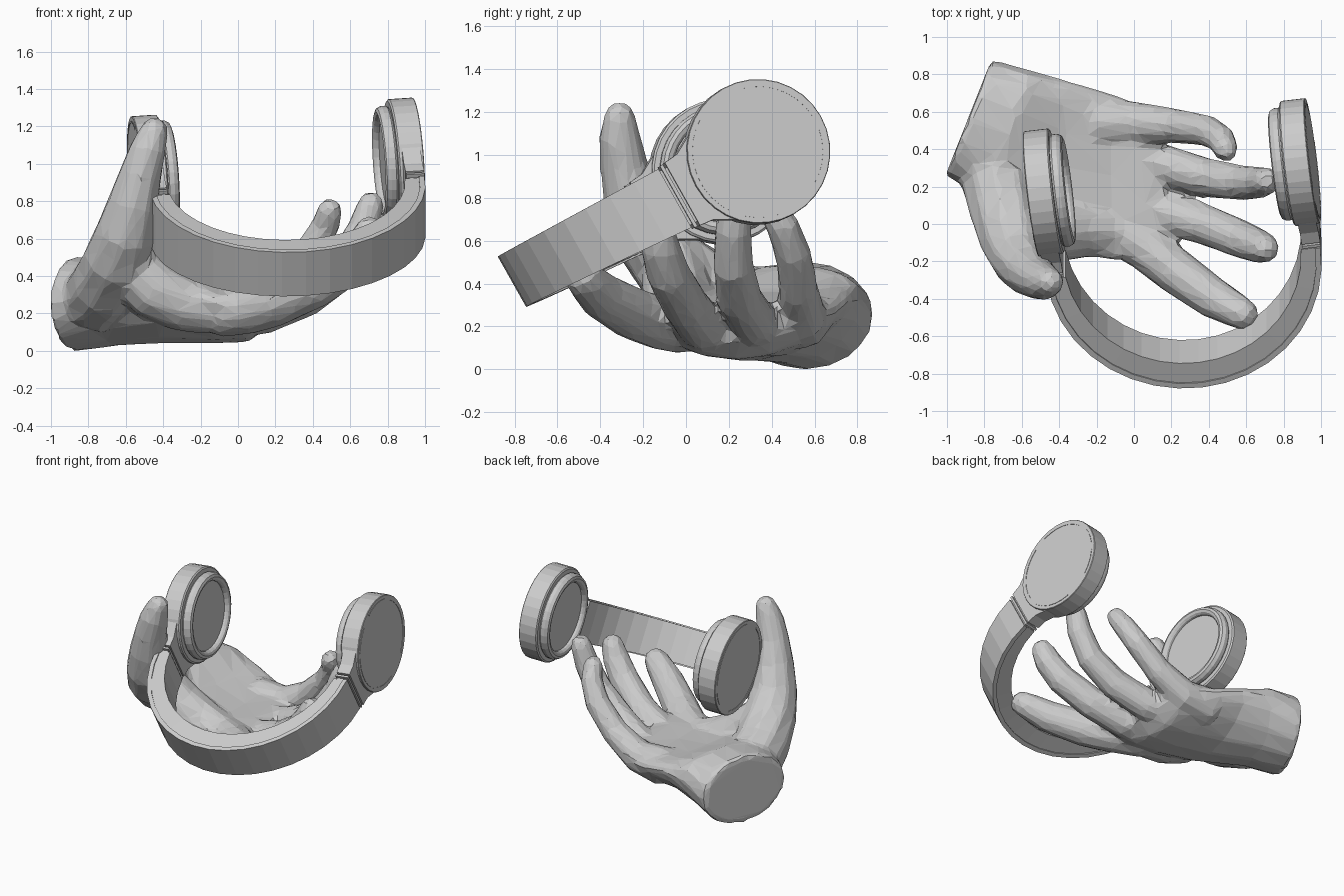
import bpy, bmesh
from math import sin, cos, pi
from mathutils import Vector, Matrix

cube = bpy.data.objects.get("Cube")
if cube:
    bpy.data.objects.remove(cube)

grey = bpy.data.materials.new("light_grey")
grey.use_nodes = True
grey.diffuse_color = (0.6, 0.6, 0.6, 1)
grey.node_tree.nodes["Principled BSDF"].inputs["Base Color"].default_value = (0.6, 0.6, 0.6, 1)

# Headphone frame: across the ears, towards the cups, across the band width
X, U, N = Vector((0.99, 0.117, 0.066)), Vector((-0.134, 0.862, 0.486)), Vector((0, -0.49, 0.87))
FRAME = Matrix((X, U, N)).transposed().to_4x4()
FRAME.translation = (0.203, 0.25, 0.968)


def loft(bm, rings):
    """Skin a row of equal point rings and cap both ends."""
    rows = [[bm.verts.new(p) for p in ring] for ring in rings]
    n = len(rows[0])
    for r, s in zip(rows, rows[1:]):
        for i in range(n):
            j = (i + 1) % n
            bm.faces.new((r[i], r[j], s[j], s[i]))
    bm.faces.new(rows[0][::-1])
    bm.faces.new(rows[-1])


def finish(name, bm, matrix=None):
    bmesh.ops.remove_doubles(bm, verts=bm.verts, dist=0.0001)
    bmesh.ops.recalc_face_normals(bm, faces=bm.faces)
    mesh = bpy.data.meshes.new(name)
    bm.to_mesh(mesh)
    bm.free()
    mesh.materials.append(grey)
    ob = bpy.data.objects.new(name, mesh)
    bpy.context.collection.objects.link(ob)
    if matrix:
        ob.matrix_world = matrix
    return ob


# Ear cups: lathed shell, then a padded cushion ring
SHELL = [(0.001, 0.76), (0.335, 0.76), (0.338, 0.756), (0.338, 0.63), (0.328, 0.622), (0.001, 0.622)]
CUSHION = [(0.29, 0.63), (0.304, 0.612), (0.304, 0.585), (0.292, 0.563), (0.274, 0.556),
           (0.256, 0.562), (0.246, 0.575), (0.244, 0.59), (0.001, 0.59)]


def lathe(name, profile, side, steps=32):
    bm = bmesh.new()
    loft(bm, [[(side * a, r * cos(2 * pi * k / steps), r * sin(2 * pi * k / steps))
               for k in range(steps)] for r, a in profile])
    finish(name, bm, FRAME)


def block(name, side, sections, a0, a1):
    """Tapered block along the arm; sections are (position, half width)."""
    bm = bmesh.new()
    loft(bm, [[(side * a0, b, -w), (side * a1, b, -w), (side * a1, b, w), (side * a0, b, w)]
              for b, w in sections])
    finish(name, bm, FRAME)


def trim_arc(name, side, start, sweep, steps=14):
    """Thin curved trim line lying on the outer face of a cup."""
    bm = bmesh.new()
    loft(bm, [[(side * a, r * cos(t), r * sin(t))
               for a, r in ((0.757, 0.303), (0.763, 0.303), (0.763, 0.312), (0.757, 0.312))]
              for t in (start + sweep * k / steps for k in range(steps + 1))])
    finish(name, bm, FRAME)


for word, side in (("left", 1), ("right", -1)):
    lathe(word + "_cup_shell", SHELL, side)
    lathe(word + "_cup_cushion", CUSHION, side)
    block(word + "_cup_neck", side, [(-0.24, 0.23), (-0.34, 0.175), (-0.41, 0.168)], 0.645, 0.745)
    block(word + "_hinge_pin", side, [(-0.4, 0.145), (-0.46, 0.145)], 0.655, 0.73)
    block(word + "_hinge_plate", side, [(-0.422, 0.165), (-0.438, 0.165)], 0.645, 0.743)
    trim_arc(word + "_upper_trim", side, -0.35 * pi, 0.85 * pi)
    trim_arc(word + "_lower_trim", side, 0.6 * pi, 0.85 * pi)


# Headband: outer shell and slightly narrower inner pad, thickest at the crown
def band(name, outer, inner, crown, trim, steps=18):
    bm = bmesh.new()
    rings = []
    for i in range(steps + 1):
        t = pi * i / steps
        w = 0.157 - 0.022 * sin(t) - trim
        lift = 0.035 * sin(t)
        deep = inner + crown * sin(t)
        rings.append([((0.74 - d) * cos(t), -0.45 - (0.757 - d) * sin(t), s + lift)
                      for d, s in ((outer, -w), (outer, w), (deep, w), (deep, -w))])
    loft(bm, rings)
    finish(name, bm, FRAME)


band("headband_shell", 0, 0.03, 0, 0)
band("headband_pad", 0.025, 0.105, 0.045, 0.008)

# Hand: palm sections and finger tubes fused into one faceted skin
hand = bmesh.new()
PALM = [  # centre, half width, half height, sideways direction, cupping
    ((-0.885, 0.57, 0.25), 0.335, 0.255, (0.37, 0.93, 0), 0),
    ((-0.66, 0.47, 0.255), 0.37, 0.23, (0.3, 0.95, 0), 0.07),
    ((-0.4, 0.32, 0.2), 0.45, 0.16, (0.1, 1, 0), 0.12),
    ((-0.12, 0.25, 0.175), 0.45, 0.135, (0, 1, 0), 0.09),
    ((0.05, 0.23, 0.18), 0.41, 0.135, (-0.07, 1, 0), 0.07),
    ((0.16, 0.23, 0.21), 0.35, 0.09, (-0.07, 1, 0), 0.06)]
rings = []
for c, w, h, d, cup in PALM:
    side = Vector(d).normalized()
    rings.append([Vector(c) + side * w * cos(t) + Vector((0, 0, h * sin(t) + cup * cos(t) ** 2))
                  for t in (2 * pi * k / 16 for k in range(16))])
loft(hand, rings)


def finger(points, radii, sides=10):
    pts = [Vector(p) for p in points]
    end = (pts[-1] - pts[-2]).normalized()
    r = radii[-1]
    pts += [pts[-1] + end * r * 0.6, pts[-1] + end * r * 0.95]
    rows = []
    for i, (p, rad) in enumerate(zip(pts, list(radii) + [r * 0.8, r * 0.35])):
        t = (pts[min(i + 1, len(pts) - 1)] - pts[max(i - 1, 0)]).normalized()
        u = t.cross(Vector((0.3, 1, 0))).normalized()
        v = t.cross(u)
        rows.append([p + rad * (u * cos(2 * pi * k / sides) + v * sin(2 * pi * k / sides))
                     for k in range(sides)])
    loft(hand, rows)


# Index, middle, ring, little finger, thumb, web between thumb and index
finger([(-0.1, -0.02, 0.2), (0.07, -0.13, 0.22), (0.22, -0.25, 0.26), (0.43, -0.4, 0.345), (0.58, -0.48, 0.425)],
       (0.13, 0.13, 0.125, 0.112, 0.09))
finger([(-0.05, 0.12, 0.18), (0.14, 0.07, 0.205), (0.37, 0, 0.295), (0.57, -0.08, 0.44), (0.67, -0.12, 0.57), (0.7, -0.13, 0.64)],
       (0.11, 0.118, 0.112, 0.105, 0.094, 0.082))
finger([(-0.05, 0.35, 0.19), (0.15, 0.32, 0.22), (0.38, 0.25, 0.33), (0.57, 0.22, 0.48), (0.67, 0.22, 0.65), (0.71, 0.23, 0.78)],
       (0.11, 0.112, 0.107, 0.098, 0.087, 0.075))
finger([(-0.2, 0.54, 0.23), (0.02, 0.54, 0.25), (0.22, 0.525, 0.37), (0.39, 0.5, 0.54), (0.47, 0.45, 0.67), (0.49, 0.4, 0.75)],
       (0.14, 0.115, 0.095, 0.086, 0.078, 0.07))
finger([(-0.75, 0.3, 0.28), (-0.7, 0.1, 0.36), (-0.645, -0.08, 0.49), (-0.6, -0.19, 0.63), (-0.56, -0.25, 0.79), (-0.52, -0.29, 0.95), (-0.48, -0.31, 1.08), (-0.45, -0.31, 1.17)],
       (0.2, 0.195, 0.185, 0.165, 0.14, 0.115, 0.1, 0.08))
finger([(-0.6, -0.06, 0.48), (-0.45, -0.04, 0.33), (-0.28, -0.03, 0.25), (-0.1, -0.04, 0.21)],
       (0.15, 0.17, 0.155, 0.125))

skin = finish("hand", hand)
fuse = skin.modifiers.new("fuse", "REMESH")
fuse.mode = "VOXEL"
fuse.voxel_size = 0.02
soften = skin.modifiers.new("soften", "SMOOTH")
soften.factor = 0.5
soften.iterations = 8
facet = skin.modifiers.new("facet", "DECIMATE")
facet.ratio = 0.06
